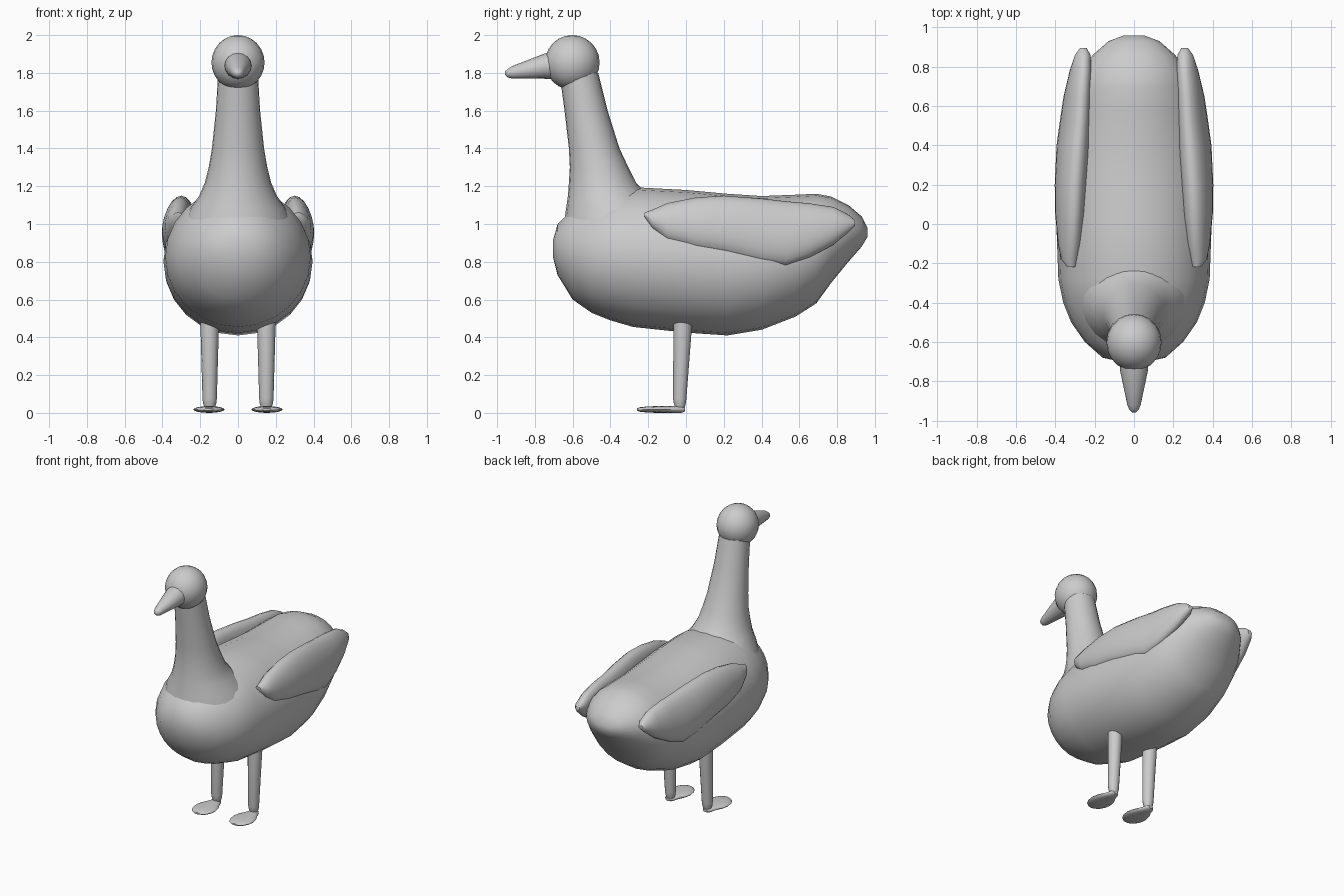
import bpy, bmesh
from math import sin, cos, pi, radians


def loft(name, sections, axis, n=24, shear=0.0, side=1):
    """Skin ellipses. axis 'y': (y, z0, z1, x0, x1); axis 'z': (z, y0, y1, x0, x1)."""
    bm = bmesh.new()
    rings = []
    for pos, a0, a1, x0, x1 in sections:
        ring = []
        for i in range(n):
            t = 2 * pi * i / n
            a = (a1 - a0) / 2 * sin(t)
            x = side * ((x0 + x1) / 2 + (x1 - x0) / 2 * cos(t) - shear * a)
            a += (a0 + a1) / 2
            ring.append(bm.verts.new((x, pos, a) if axis == 'y' else (x, a, pos)))
        rings.append(ring)
    for r, s in zip(rings, rings[1:]):
        for i in range(n):
            j = (i + 1) % n
            bm.faces.new((r[i], r[j], s[j], s[i]))
    bm.faces.new(rings[0])
    bm.faces.new(rings[-1])
    bmesh.ops.recalc_face_normals(bm, faces=bm.faces)
    me = bpy.data.meshes.new(name)
    bm.to_mesh(me)
    bm.free()
    ob = bpy.data.objects.new(name, me)
    bpy.context.collection.objects.link(ob)
    smooth(ob)
    return ob


def smooth(ob):
    bpy.ops.object.select_all(action='DESELECT')
    bpy.context.view_layer.objects.active = ob
    ob.select_set(True)
    bpy.ops.object.shade_smooth_by_angle(angle=radians(50))


def sym(rows):
    """Turn (pos, low, high, half width) into centred sections."""
    return [(p, a, b, -w, w) for p, a, b, w in rows]


# Body, breast to tail
loft("body", sym([
    (-0.705, 0.83, 0.91, 0.05), (-0.68, 0.73, 1.00, 0.16), (-0.60, 0.60, 1.08, 0.25),
    (-0.50, 0.53, 1.13, 0.32), (-0.40, 0.49, 1.17, 0.36), (-0.28, 0.455, 1.195, 0.385),
    (0.0, 0.425, 1.18, 0.395), (0.22, 0.41, 1.16, 0.39), (0.40, 0.44, 1.148, 0.375),
    (0.58, 0.51, 1.155, 0.34), (0.69, 0.58, 1.16, 0.31), (0.77, 0.69, 1.145, 0.275),
    (0.86, 0.80, 1.10, 0.21), (0.93, 0.88, 1.04, 0.13), (0.96, 0.93, 0.98, 0.05)]), 'y')

# Neck flaring into the body
loft("neck", sym([
    (0.98, -0.65, -0.02, 0.30), (1.08, -0.635, -0.11, 0.255), (1.15, -0.625, -0.20, 0.205),
    (1.22, -0.62, -0.265, 0.175), (1.30, -0.615, -0.305, 0.155), (1.40, -0.62, -0.352, 0.138),
    (1.60, -0.643, -0.415, 0.117), (1.80, -0.67, -0.465, 0.105)]), 'z')

# Head
bpy.ops.mesh.primitive_uv_sphere_add(segments=20, ring_count=12, radius=0.145,
                                     location=(0, -0.602, 1.855))
head = bpy.context.object
head.name = "head"
head.scale.x = 0.97
smooth(head)

# Beak with a rounded tip
loft("beak", sym([
    (-0.68, 1.767, 1.915, 0.074), (-0.75, 1.769, 1.902, 0.07), (-0.92, 1.77, 1.836, 0.034),
    (-0.945, 1.776, 1.82, 0.024), (-0.958, 1.79, 1.808, 0.01)]), 'y', 16)

for side, label in ((1, "left"), (-1, "right")):
    # Folded wing
    loft(label + "_wing", [
        (-0.22, 1.04, 1.06, 0.30, 0.34), (-0.18, 0.98, 1.075, 0.285, 0.37),
        (-0.10, 0.91, 1.11, 0.27, 0.385), (0.05, 0.865, 1.14, 0.255, 0.398),
        (0.20, 0.84, 1.15, 0.245, 0.40), (0.40, 0.79, 1.135, 0.23, 0.39),
        (0.53, 0.775, 1.12, 0.225, 0.372), (0.65, 0.82, 1.11, 0.22, 0.355),
        (0.78, 0.89, 1.09, 0.218, 0.325), (0.86, 0.955, 1.05, 0.222, 0.30),
        (0.895, 0.99, 1.02, 0.24, 0.275)], 'y', 20, 0.15, side)
    # Leg
    loft(label + "_leg", [
        (0.02, -0.055, -0.01, 0.125, 0.175), (0.05, -0.065, 0.0, 0.115, 0.185),
        (0.075, -0.07, 0.003, 0.112, 0.188), (0.50, -0.067, 0.036, 0.1, 0.2)],
        'z', 14, 0, side)
    # Webbed foot
    loft(label + "_foot", [
        (y, 0.0 + d, 0.036 - d, 0.153 - w, 0.153 + w) for y, d, w in (
            (-0.26, 0.012, 0.025), (-0.24, 0.005, 0.055), (-0.20, 0.002, 0.077),
            (-0.155, 0.0, 0.083), (-0.11, 0.0, 0.072), (-0.065, 0.0, 0.048),
            (-0.025, 0.0, 0.034), (-0.005, 0.008, 0.018))], 'y', 16, 0, side)
